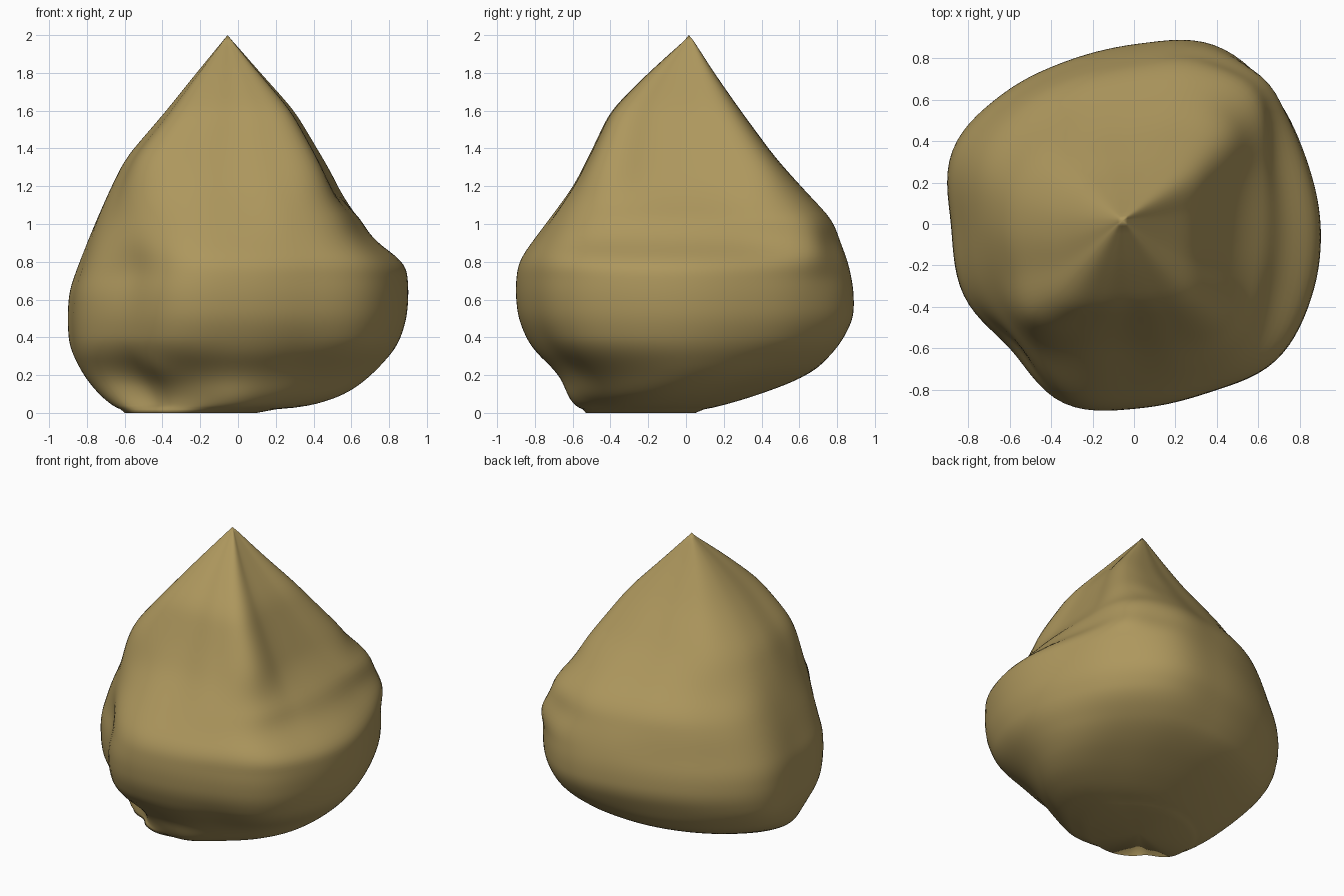
import bpy, bmesh, math
from mathutils import Vector

if "Cube" in bpy.data.objects:
    bpy.data.objects.remove(bpy.data.objects["Cube"])

# Silhouette extents: z, x min, x max, y min, y max
LEVELS = [
    (0.01, -0.60, 0.10, -0.53, 0.05), (0.035, -0.66, 0.38, -0.57, 0.18),
    (0.10, -0.74, 0.58, -0.615, 0.40), (0.20, -0.82, 0.71, -0.67, 0.66),
    (0.35, -0.895, 0.845, -0.825, 0.81), (0.50, -0.905, 0.895, -0.89, 0.89),
    (0.65, -0.895, 0.905, -0.905, 0.89), (0.80, -0.84, 0.89, -0.89, 0.86),
    (0.90, -0.80, 0.73, -0.82, 0.82), (1.02, -0.75, 0.65, -0.73, 0.78),
    (1.20, -0.67, 0.54, -0.60, 0.61), (1.35, -0.595, 0.45, -0.52, 0.475),
    (1.60, -0.38, 0.30, -0.40, 0.29), (1.80, -0.22, 0.12, -0.20, 0.15),
    (1.97, -0.08, -0.03, -0.01, 0.04)]

# Plan outlines: radii at 22.5 degree steps from +x, counter-clockwise
BASE = [0.9, 0.88, 0.82, 0.86, 0.9, 0.9, 0.9, 0.91,
        0.91, 0.88, 0.74, 0.83, 0.9, 0.89, 0.86, 0.88]
BELLY = [0.885, 0.88, 0.925, 0.965, 0.895, 0.88, 0.92, 0.97,
         0.9, 0.91, 0.87, 0.945, 0.895, 0.885, 0.94, 0.91]
PEAK = [0.42, 0.47, 0.62, 0.55, 0.48, 0.49, 0.53, 0.53,
        0.52, 0.53, 0.61, 0.53, 0.48, 0.52, 0.58, 0.45]

# Bumps and dents: centre, radius, outward push
DENTS = [((-0.60, -0.58, 0.75), 0.17, -0.025), ((0.6, 0.64, 0.88), 0.13, 0.045),
         ((0.0, -0.53, 0.08), 0.12, 0.03), ((-0.42, -0.6, 0.22), 0.11, 0.03),
         ((0.35, -0.65, 0.25), 0.2, -0.02),
         ((-0.52, -0.52, 1.08), 0.2, -0.065), ((0.52, -0.52, 1.05), 0.2, -0.065),
         ((0.52, 0.56, 1.13), 0.16, -0.04), ((-0.52, 0.52, 1.13), 0.22, -0.035)]

SEGS, RINGS = 112, 90


def spline(a, b, c, d, t):
    return b + 0.5 * t * (c - a + t * (2*a - 5*b + 4*c - d + t * (3*(b - c) + d - a)))


def step(a, b, v):
    t = min(1, max(0, (v - a) / (b - a)))
    return t * t * (3 - 2 * t)


def outline(z):
    """Unit-square plan outline at height z."""
    lo, hi = step(0.05, 0.4, z), step(0.7, 1.25, z)
    r = []
    for base, belly, peak in zip(BASE, BELLY, PEAK):
        v = base + (belly - base) * lo
        r.append(v + (peak * 1.75 - v) * hi)
    pts = []
    for i in range(SEGS):
        f = i / SEGS * 16
        k, t = int(f), f - int(f)
        rad = spline(r[k - 1], r[k], r[(k + 1) % 16], r[(k + 2) % 16], t)
        a = 2 * math.pi * i / SEGS
        pts.append((rad * math.cos(a), rad * math.sin(a)))
    xs, ys = [p[0] for p in pts], [p[1] for p in pts]
    return [((x - min(xs)) / (max(xs) - min(xs)), (y - min(ys)) / (max(ys) - min(ys)))
            for x, y in pts]


def raw_extents(z):
    k = max(i for i in range(len(LEVELS) - 1) if LEVELS[i][0] <= z + 1e-6)
    b, c = LEVELS[k], LEVELS[k + 1]
    t = (z - b[0]) / (c[0] - b[0])
    return [b[j] + (c[j] - b[j]) * t for j in range(1, 5)]


def extents(z):
    """Extents averaged over a short window, so the levels leave no bands."""
    w = min(0.055, (z - LEVELS[0][0]) * 0.4, LEVELS[-1][0] - z)
    rows = [raw_extents(z + w * k / 4) for k in range(-4, 5)]
    return [sum(col) / 9 for col in zip(*rows)]


# Boulder body: stacked rings closed by a tip and a floor point
bm = bmesh.new()
rings = []
z0, z1 = LEVELS[0][0], LEVELS[-1][0]
for i in range(RINGS + 1):
    u = i / RINGS
    z = z0 + (z1 - z0) * (0.4 * u + 0.6 * u * u)
    xa, xb, ya, yb = extents(z)
    ring = []
    for px, py in outline(z):
        p = Vector((xa + px * (xb - xa), ya + py * (yb - ya), z))
        out = Vector((p.x, p.y, 0)).normalized()
        push = sum(h * math.exp(-(p - Vector(c)).length_squared / (r * r))
                   for c, r, h in DENTS)
        ring.append(bm.verts.new(p + out * push))
    rings.append(ring)
for a, b in zip(rings, rings[1:]):
    for i in range(SEGS):
        j = (i + 1) % SEGS
        bm.faces.new((a[i], a[j], b[j], b[i]))
tip = bm.verts.new((-0.055, 0.015, 2.0))
floor = bm.verts.new((-0.25, -0.25, 0.02))
for i in range(SEGS):
    j = (i + 1) % SEGS
    bm.faces.new((rings[-1][i], rings[-1][j], tip))
    bm.faces.new((rings[0][j], rings[0][i], floor))

# Soften the creases a little, then rest the lowest ring on the ground
soft = [v for v in bm.verts if 0.03 < v.co.z < 1.9]
for _ in range(3):
    bmesh.ops.smooth_vert(bm, verts=soft, factor=0.5,
                          use_axis_x=True, use_axis_y=True, use_axis_z=False)
for v in rings[0]:
    v.co.z = 0.0
bmesh.ops.recalc_face_normals(bm, faces=bm.faces)
for f in bm.faces:
    f.smooth = True

mesh = bpy.data.meshes.new("boulder")
bm.to_mesh(mesh)
bm.free()
mat = bpy.data.materials.new("sandy_stone")
mat.diffuse_color = (0.42, 0.31, 0.11, 1)
mat.use_nodes = True
mat.node_tree.nodes["Principled BSDF"].inputs["Base Color"].default_value = mat.diffuse_color
mesh.materials.append(mat)
boulder = bpy.data.objects.new("boulder", mesh)
bpy.context.collection.objects.link(boulder)
